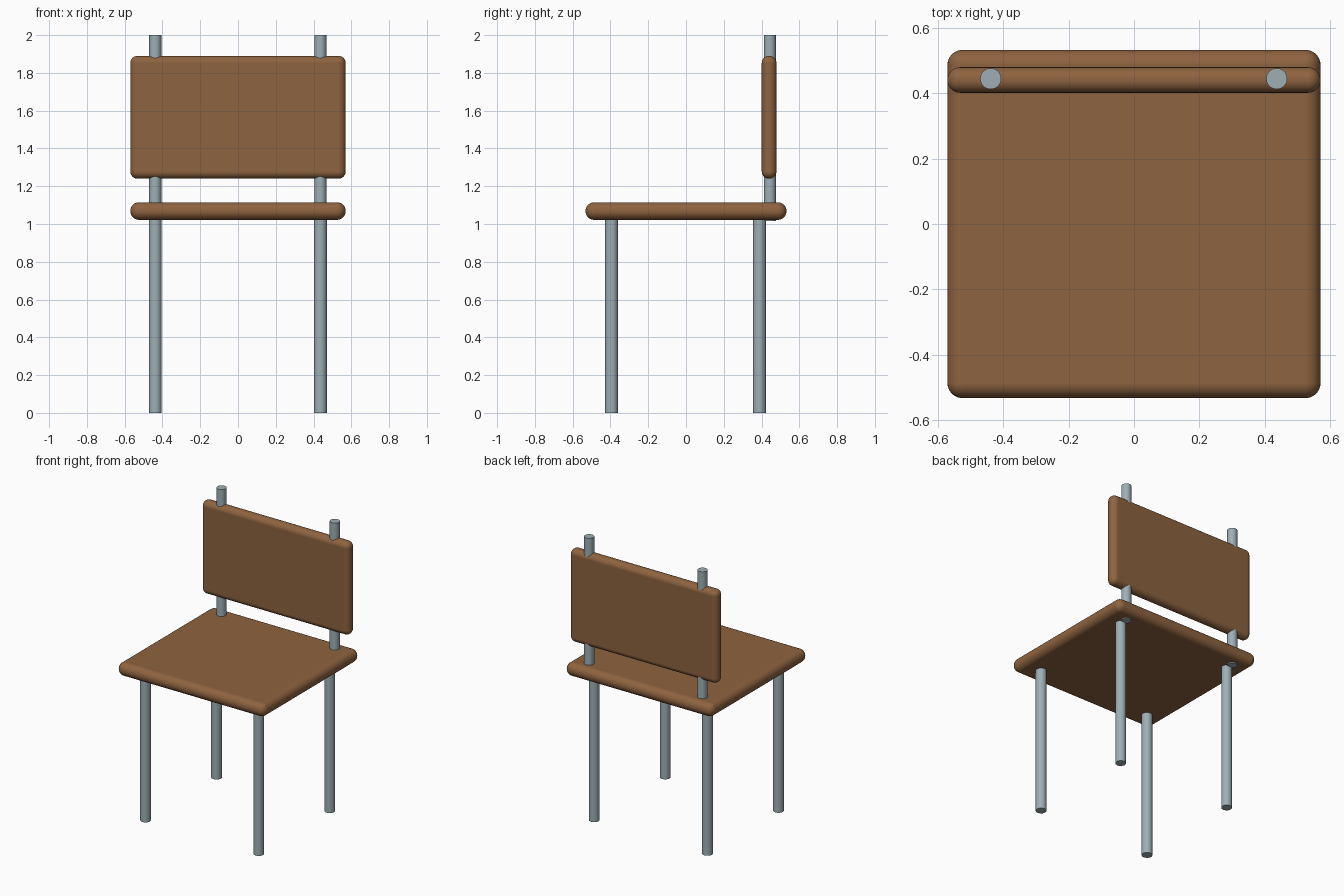
import bpy
import math

if "Cube" in bpy.data.objects:
    bpy.data.objects.remove(bpy.data.objects["Cube"], do_unlink=True)


def make_material(name, rgb):
    mat = bpy.data.materials.new(name)
    mat.use_nodes = True
    mat.diffuse_color = (*rgb, 1)
    mat.node_tree.nodes["Principled BSDF"].inputs["Base Color"].default_value = (*rgb, 1)
    return mat


wood = make_material("brown wood", (0.27, 0.125, 0.05))
metal = make_material("grey metal", (0.34, 0.43, 0.46))


def rounded_board(name, low, high, radius):
    """Box between two corners with all edges rounded."""
    centre = [(a + b) / 2 for a, b in zip(low, high)]
    bpy.ops.mesh.primitive_cube_add(size=1, location=centre)
    board = bpy.context.object
    board.name = name
    board.scale = [b - a for a, b in zip(low, high)]
    bpy.ops.object.transform_apply(location=False, rotation=False, scale=True)
    board.data.materials.append(wood)
    bpy.ops.object.shade_smooth()
    bevel = board.modifiers.new("rounding", "BEVEL")
    bevel.width = radius
    bevel.segments = 8
    bevel.harden_normals = True


def tube(name, x, y, bottom, top, radius):
    """Upright round bar with flat ends."""
    bpy.ops.mesh.primitive_cylinder_add(
        vertices=32, radius=radius, depth=top - bottom,
        location=(x, y, (bottom + top) / 2))
    bar = bpy.context.object
    bar.name = name
    bar.data.materials.append(metal)
    bpy.ops.object.shade_smooth_by_angle(angle=math.radians(40))


# Seat and backrest
rounded_board("seat", (-0.57, -0.532, 1.022), (0.57, 0.532, 1.115), 0.046)
rounded_board("backrest", (-0.57, 0.401, 1.24), (0.57, 0.479, 1.89), 0.038)

# Legs, and posts that pass through the seat and backrest
for side, x in (("right", -0.438), ("left", 0.436)):
    tube(f"front_{side}_leg", x, -0.394, 0, 1.05, 0.034)
    tube(f"back_{side}_leg", x, 0.389, 0, 1.05, 0.034)
    tube(f"{side}_back_post", x, 0.444, 1.015, 2, 0.032)
